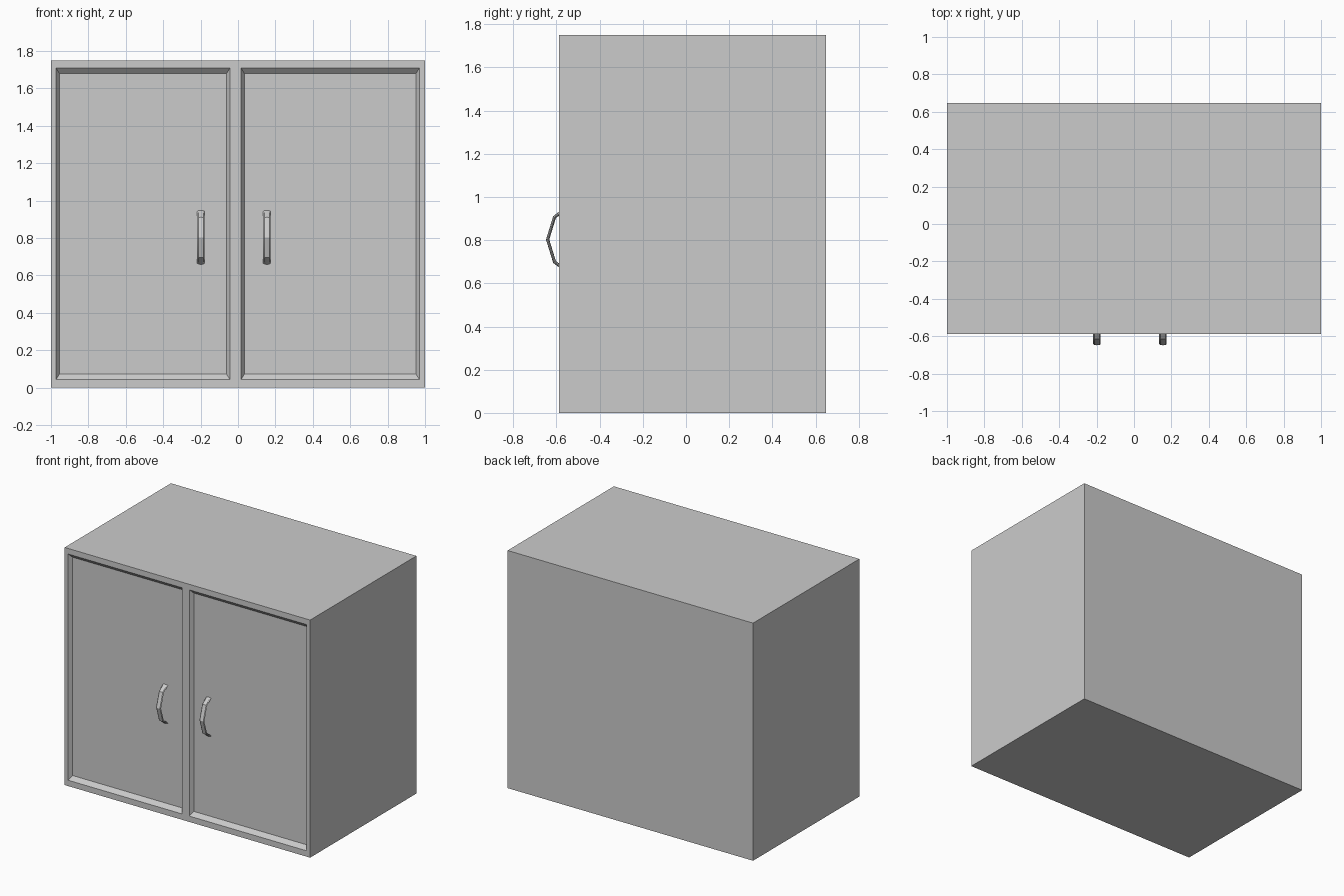
import bpy, bmesh, math
from mathutils import Vector

cube = bpy.data.objects.get("Cube")
if cube:
    bpy.data.objects.remove(cube, do_unlink=True)

FRONT, BACK, HEIGHT = -0.589, 0.648, 1.75
RECESS = 0.027
DOOR_Z = (0.043, 1.709)
DOORS_X = {"right": (-0.973, -0.043), "left": (0.016, 0.97)}
HANDLES_X = {"right": -0.198, "left": 0.155}

grey = bpy.data.materials.new("cabinet grey")
grey.use_nodes = True
colour = (0.6, 0.6, 0.6, 1)
grey.diffuse_color = colour
grey.node_tree.nodes["Principled BSDF"].inputs["Base Color"].default_value = colour


def finish(bm, name):
    bmesh.ops.recalc_face_normals(bm, faces=bm.faces)
    mesh = bpy.data.meshes.new(name)
    bm.to_mesh(mesh)
    bm.free()
    mesh.materials.append(grey)
    obj = bpy.data.objects.new(name, mesh)
    bpy.context.collection.objects.link(obj)
    return obj


# Cabinet body: a box whose front is cut into a frame and two door panels
bm = bmesh.new()
bmesh.ops.create_cube(bm, size=1)
bmesh.ops.scale(bm, vec=(2, BACK - FRONT, HEIGHT), verts=bm.verts)
bmesh.ops.translate(bm, vec=(0, (FRONT + BACK) / 2, HEIGHT / 2), verts=bm.verts)


def cut_front(point, normal):
    faces = [f for f in bm.faces if f.normal.y < -0.9]
    edges = {e for f in faces for e in f.edges}
    verts = {v for f in faces for v in f.verts}
    bmesh.ops.bisect_plane(bm, geom=faces + list(edges) + list(verts),
                           plane_co=point, plane_no=normal)
    bm.normal_update()


bm.normal_update()
for x in DOORS_X["right"] + DOORS_X["left"]:
    cut_front((x, 0, 0), (1, 0, 0))
for z in DOOR_Z:
    cut_front((0, 0, z), (0, 0, 1))

# Door panels: sunk into the frame with sloping borders
panels = []
for f in bm.faces:
    c = f.calc_center_median()
    in_x = any(a < c.x < b for a, b in DOORS_X.values())
    if f.normal.y < -0.9 and in_x and DOOR_Z[0] < c.z < DOOR_Z[1]:
        panels.append(f)
for panel in panels:
    centre = panel.calc_center_median()
    inner = bmesh.ops.inset_individual(bm, faces=[panel], thickness=0.01)
    for v in panel.verts:
        sx = math.copysign(0.011, centre.x - v.co.x)
        sz = math.copysign(0.022, centre.z - v.co.z)
        v.co += Vector((sx, RECESS, sz))
finish(bm, "cabinet_body")


# Handles: bowed pulls with a flat oval section swept along a bent path
def make_handle(name, x):
    base = FRONT + RECESS
    path = [Vector(p) for p in ((base, 0.942), (-0.609, 0.907), (-0.641, 0.803),
                                (-0.609, 0.699), (base, 0.665))]
    bm = bmesh.new()
    rings = []
    for i, p in enumerate(path):
        before = (p - path[i - 1]).normalized() if i else None
        after = (path[i + 1] - p).normalized() if i < len(path) - 1 else None
        tangent = ((before or after) + (after or before)).normalized()
        side = Vector((tangent.y, -tangent.x))
        ring = []
        for k in range(8):
            a = math.tau * k / 8
            q = p + side * 0.0075 * math.sin(a)
            ring.append(bm.verts.new((x + 0.02 * math.cos(a), q.x, q.y)))
        rings.append(ring)
    for r, s in zip(rings, rings[1:]):
        for k in range(8):
            n = (k + 1) % 8
            bm.faces.new((r[k], r[n], s[n], s[k]))
    bm.faces.new(rings[0])
    bm.faces.new(rings[-1])
    obj = finish(bm, name)
    bpy.ops.object.select_all(action="DESELECT")
    obj.select_set(True)
    bpy.context.view_layer.objects.active = obj
    bpy.ops.object.shade_smooth_by_angle(angle=math.radians(30))


for side_name, x in HANDLES_X.items():
    make_handle(side_name + "_door_handle", x)
